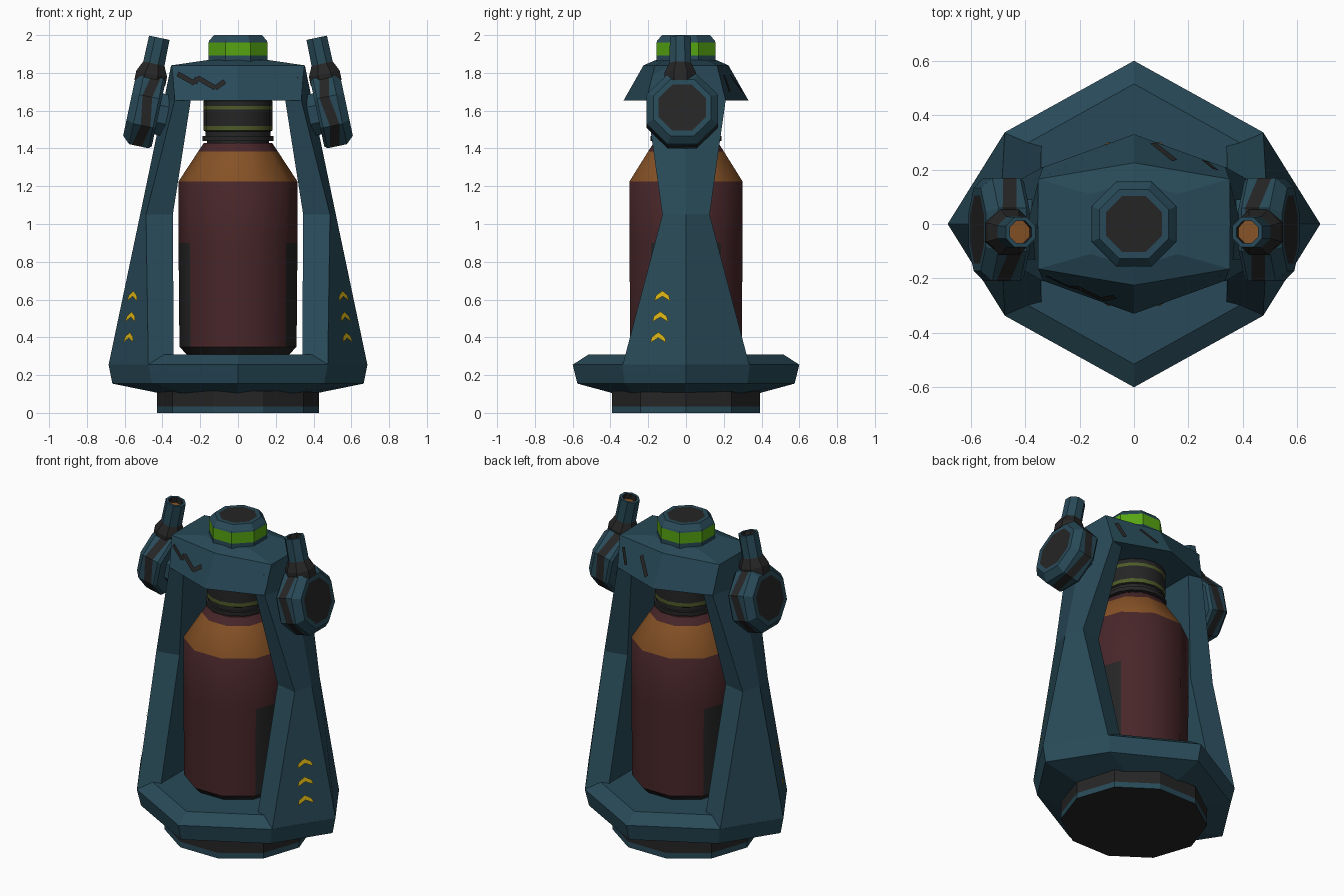
import bpy, bmesh, math
from mathutils import Matrix, Vector
from mathutils.bvhtree import BVHTree

if "Cube" in bpy.data.objects:
    bpy.data.objects.remove(bpy.data.objects["Cube"])


def srgb(*c):
    return [(v / 255 / 12.92) if v < 10 else ((v / 255 + .055) / 1.055) ** 2.4 for v in c] + [1]


NAMES = ["teal", "charcoal", "green", "yellow", "maroon", "amber", "olive"]
COLS = [(40, 74, 88), (38, 37, 37), (86, 165, 18), (226, 186, 22),
        (72, 38, 41), (134, 82, 38), (78, 90, 40)]
MATS = []
for n, c in zip(NAMES, COLS):
    m = bpy.data.materials.new(n)
    m.diffuse_color = srgb(*c)
    m.use_nodes = True
    m.node_tree.nodes["Principled BSDF"].inputs["Base Color"].default_value = m.diffuse_color
    MATS.append(m)
TEAL, DARK, GREEN, YELLOW, MAROON, AMBER, OLIVE = range(7)


def finish(name, bm, matrix=None, recalc=True):
    if recalc:
        bmesh.ops.recalc_face_normals(bm, faces=bm.faces)
    if matrix:
        bm.transform(matrix)
    me = bpy.data.meshes.new(name)
    bm.to_mesh(me)
    bm.free()
    for m in MATS:
        me.materials.append(m)
    ob = bpy.data.objects.new(name, me)
    bpy.context.collection.objects.link(ob)
    return ob


def loft(name, rings, mats, matrix=None, rule=None):
    """Skin a stack of rings; mats = bottom cap, each band, top cap."""
    bm = bmesh.new()
    vs = [[bm.verts.new(p) for p in r] for r in rings]
    n = len(vs[0])
    bm.faces.new(vs[0][::-1]).material_index = mats[0]
    for k in range(len(vs) - 1):
        for i in range(n):
            j = (i + 1) % n
            f = bm.faces.new((vs[k][i], vs[k][j], vs[k + 1][j], vs[k + 1][i]))
            f.material_index = mats[k + 1]
    bm.faces.new(vs[-1]).material_index = mats[-1]
    if rule:
        bm.normal_update()
        for f in bm.faces:
            rule(f)
    return finish(name, bm, matrix)


def ring(r, z, n, phase=0, sy=1, zig=0):
    a = [math.radians(phase) + math.tau * i / n for i in range(n)]
    return [(r * math.cos(t), r * sy * math.sin(t), z + zig * (-1) ** i) for i, t in enumerate(a)]


def tree_of(ob):
    me = ob.data
    return BVHTree.FromPolygons([v.co for v in me.vertices], [p.vertices[:] for p in me.polygons])


def decal(name, quads, tree, axis, side, mat):
    """Project flat quads on to a part along the x (0) or y (1) axis."""
    bm = bmesh.new()
    d = Vector((0, 0, 0))
    d[axis] = -side
    for q in quads:
        pts = []
        for a, z in q:
            o = Vector((3 * side, a, z)) if axis == 0 else Vector((a, 3 * side, z))
            hit = tree.ray_cast(o, d)[0]
            if hit:
                pts.append(bm.verts.new(hit - d * .006))
        if len(pts) > 2:
            f = bm.faces.new(pts)
            f.normal_update()
            if f.normal.dot(d) > 0:
                f.normal_flip()
            f.material_index = mat
    finish(name, bm, recalc=False)


# Base: eight-sided flared tray on a round foot
def tray(x, y, cx, cy, z):
    return [(x, 0, z), (cx, cy, z), (0, y, z), (-cx, cy, z),
            (-x, 0, z), (-cx, -cy, z), (0, -y, z), (cx, -cy, z)]


loft("base_tray", [tray(.42, .39, .3, .28, .105), tray(.665, .575, .455, .325, .155),
                   tray(.685, .6, .475, .337, .255), tray(.585, .515, .405, .29, .31)], [TEAL] * 5)
loft("foot", [ring(.43, z, 10, 0, .955) for z in (0, .035, .115)], [DARK, TEAL, DARK, DARK])

# Legs: (z, ridge x, corner x, corner y, inner x, inner y), mirrored
SECT = [(.255, .685, .475, .335, .34, .30), (1.05, .518, .487, .125, .345, .095),
        (1.655, .392, .335, .21, .25, .19), (1.84, .354, .35, .165, .25, .15)]
legs = {}
for s, tag in ((1, "right"), (-1, "left")):
    rows = [[(s * xr, 0, z), (s * xc, yc, z), (s * xi, yi, z), (s * xi, -yi, z), (s * xc, -yc, z)]
            for z, xr, xc, yc, xi, yi in SECT]
    legs[s] = loft("leg_" + tag, rows, [TEAL] * 5)
    # Chevron marks, three up each outer facet
    quads = []
    for side in (-1, 1):
        for z, y in ((.40, .147), (.51, .136), (.62, .125)):
            p = [(y * side + a, z + b) for a, b in
                 ((-.042, -.028), (-.034, .002), (0, .027), (.034, .002), (.042, -.028), (0, -.003))]
            quads += [[p[0], p[1], p[2], p[5]], [p[5], p[2], p[3], p[4]]]
    decal("chevrons_" + tag, quads, tree_of(legs[s]), 0, s, YELLOW)


# Head: six-sided hood joining the legs
def hexa(cx, cy, y, z):
    return [(cx, cy, z), (0, y, z), (-cx, cy, z), (-cx, -cy, z), (0, -y, z), (cx, -cy, z)]


head = loft("head", [hexa(.33, .21, .33, 1.655), hexa(.352, .165, .225, 1.84),
                     hexa(.16, .11, .16, 1.868)], [TEAL] * 4)


def stroke(pts, w=.013):
    out = []
    for a, b in zip(pts, pts[1:]):
        d = Vector((b[0] - a[0], b[1] - a[1])).normalized() * w
        nx, nz = -d.y, d.x
        out.append([(a[0] + nx, a[1] + nz), (b[0] + nx, b[1] + nz),
                    (b[0] - nx, b[1] - nz), (a[0] - nx, a[1] - nz)])
    return out


head_tree = tree_of(head)
front = stroke([(-.32, 1.795), (-.23, 1.745), (-.215, 1.775), (-.12, 1.72), (-.07, 1.755)])
front += stroke([(.04, 1.755), (.13, 1.72), (.12, 1.755), (.22, 1.735), (.315, 1.785)])
decal("head_zigzags", front, head_tree, 1, -1, DARK)
back = []
for x0, x1 in ((-.08, -.15), (.07, .15), (-.25, -.3), (.26, .3)):
    back += stroke([(x0, 1.70), (x1, 1.79)])
decal("head_slashes", back, head_tree, 1, 1, DARK)

# Top button with a green band
loft("top_button", [ring(r, z, 8, 22.5) for r, z in
                    ((.17, 1.84), (.17, 1.892), (.17, 1.96), (.165, 1.97), (.138, 2), (.112, 2))],
     [TEAL, TEAL, GREEN, TEAL, TEAL, TEAL, DARK])


# Bottle: dark heel and dark lower flanks facing the legs
def flanks(f):
    c = f.calc_center_median()
    if abs(f.normal.x) > .9 and c.z < .9:
        f.material_index = DARK


bottle = loft("bottle", [ring(r, z, 10) for r, z in
                         ((.27, .308), (.31, .35), (.315, .9), (.315, 1.225), (.21, 1.385), (.18, 1.43))],
              [DARK, DARK, MAROON, MAROON, AMBER, MAROON, MAROON], rule=flanks)
cap = loft("bottle_cap", [ring(r, z, 16) for r, z in
                          ((.165, 1.415), (.165, 1.44), (.187, 1.44), (.187, 1.465), (.172, 1.465),
                           (.172, 1.49), (.182, 1.495), (.182, 1.52), (.182, 1.605),
                           (.182, 1.625), (.182, 1.65), (.165, 1.665))],
           [DARK] * 7 + [OLIVE, DARK, OLIVE, DARK, DARK, DARK])
for ob in (bottle, cap):
    bpy.ops.object.select_all(action='DESELECT')
    ob.select_set(True)
    bpy.context.view_layer.objects.active = ob
    bpy.ops.object.shade_smooth_by_angle(angle=math.radians(40))


# Side pods: tilted drums with a zigzag band and a hollow pipe
def frame(x_axis, z_axis, origin):
    y_axis = z_axis.cross(x_axis)
    m = Matrix((x_axis, y_axis, z_axis)).transposed().to_4x4()
    return Matrix.Translation(origin) @ m


for s, tag in ((1, "right"), (-1, "left")):
    out, up = Vector((s * .978, 0, .207)), Vector((-s * .207, 0, .978))
    centre = Vector((s * .42, -.02, 1.583))
    loft("pod_" + tag,
         [ring(.12, -.07, 8, 22.5), ring(.12, 0, 8, 22.5), ring(.19, 0, 8, 22.5),
          ring(.205, .015, 8, 22.5), ring(.205, .04, 8, 22.5, zig=.012),
          ring(.205, .092, 8, 22.5, zig=.012), ring(.205, .12, 8, 22.5),
          ring(.165, .16, 8, 22.5), ring(.135, .16, 8, 22.5)],
         [TEAL] * 5 + [DARK, TEAL, TEAL, TEAL, DARK], frame(up, out, centre))
    loft("pipe_" + tag,
         [ring(r, z, 8, 22.5) for r, z in
          ((.09, .15), (.09, .2), (.062, .255), (.06, .395), (.044, .395), (.044, .36))],
         [DARK, DARK, DARK, TEAL, TEAL, DARK, AMBER],
         frame(out, up, centre + out * .08 + Vector((0, -.01, 0))))
